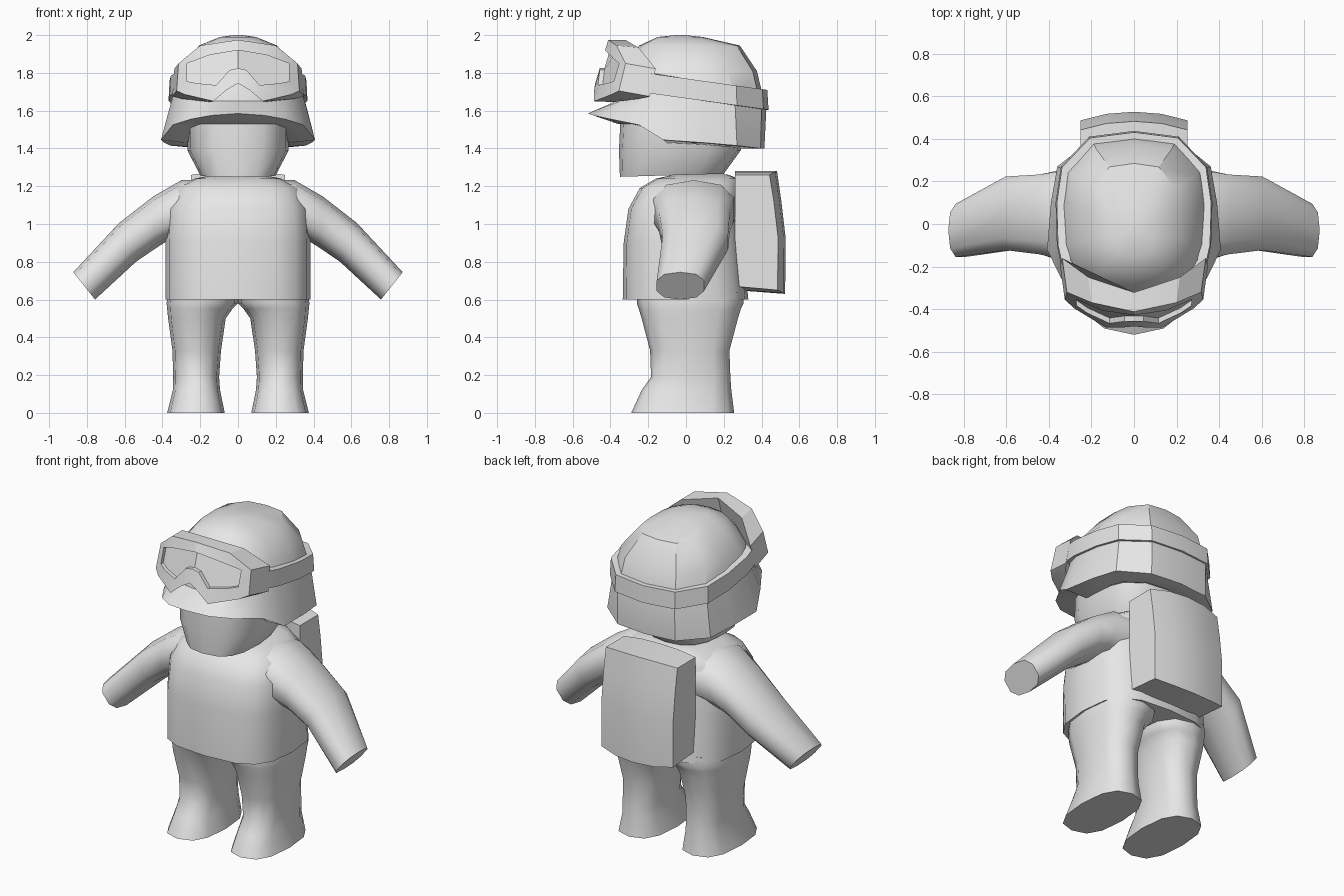
import bpy, bmesh, math
from mathutils import Vector

cube = bpy.data.objects.get("Cube")
if cube:
    bpy.data.objects.remove(cube)

grey = bpy.data.materials.new("plain_grey")
grey.use_nodes = True
grey.diffuse_color = (0.8, 0.8, 0.8, 1)
grey.node_tree.nodes["Principled BSDF"].inputs["Base Color"].default_value = (0.8, 0.8, 0.8, 1)


def loft(name, rings, caps=(True, True), angle=35):
    """Skin a list of equal closed rings; caps are split down the middle."""
    bm = bmesh.new()
    rows = [[bm.verts.new(p) for p in r] for r in rings]
    n = len(rows[0])
    for a, b in zip(rows, rows[1:]):
        for i in range(n):
            j = (i + 1) % n
            bm.faces.new((a[i], a[j], b[j], b[i]))
    for row, use in ((rows[0], caps[0]), (rows[-1], caps[1])):
        if use:
            h = n // 2
            bm.faces.new(row[:h + 1])
            bm.faces.new(row[h:] + row[:1])
    bmesh.ops.recalc_face_normals(bm, faces=bm.faces)
    mesh = bpy.data.meshes.new(name)
    bm.to_mesh(mesh)
    bm.free()
    ob = bpy.data.objects.new(name, mesh)
    bpy.context.collection.objects.link(ob)
    mesh.materials.append(grey)
    bpy.ops.object.select_all(action='DESELECT')
    ob.select_set(True)
    bpy.context.view_layer.objects.active = ob
    bpy.ops.object.shade_smooth_by_angle(angle=math.radians(angle))
    return ob


def rounded(n, power):
    """Unit rounded square, starting at the front."""
    out = []
    for i in range(n):
        a = math.tau * i / n - math.pi / 2
        c, s = math.cos(a), math.sin(a)
        out.append((math.copysign(abs(c) ** (2 / power), c),
                    math.copysign(abs(s) ** (2 / power), s)))
    return out


def level(z, x0, x1, y0, y1, n=16, power=3, tilt=0):
    cx, cy, rx, ry = (x0 + x1) / 2, (y0 + y1) / 2, (x1 - x0) / 2, (y1 - y0) / 2
    return [(cx + u * rx, cy + v * ry, z + tilt * v) for u, v in rounded(n, power)]


def mirrored(half):
    return half + [(-x, y, z) for x, y, z in half[-2:0:-1]]


# Torso with a flat hem
loft("torso", [level(z, -x, x, a, b) for z, x, a, b in (
    (0.6, 0.385, -0.335, 0.33), (0.9, 0.385, -0.33, 0.3),
    (1.08, 0.375, -0.305, 0.29), (1.19, 0.33, -0.245, 0.285),
    (1.24, 0.23, -0.16, 0.28), (1.262, 0.12, -0.06, 0.22))], angle=50)

# Arms: top point, bottom point, front and back of each section
arm_sections = (
    ((0.2, 1.235), (0.2, 0.94), -0.19, 0.27),
    ((0.3, 1.232), (0.375, 0.91), -0.18, 0.26),
    ((0.45, 1.145), (0.43, 0.875), -0.15, 0.24),
    ((0.63, 1.005), (0.54, 0.80), -0.13, 0.23),
    ((0.872, 0.745), (0.757, 0.6), -0.16, 0.1))
# Legs: height, inner and outer side, front and back of each section
leg_sections = (
    (0, 0.07, 0.375, -0.29, 0.255), (0.12, 0.095, 0.345, -0.235, 0.24),
    (0.19, 0.1, 0.343, -0.185, 0.235), (0.33, 0.09, 0.347, -0.19, 0.23),
    (0.5, 0.065, 0.37, -0.235, 0.275), (0.55, 0.03, 0.375, -0.25, 0.29),
    (0.58, 0.0, 0.378, -0.26, 0.305), (0.64, 0.0, 0.37, -0.26, 0.3))

for side, word in ((1, "left"), (-1, "right")):
    rings = []
    for top, low, a, b in arm_sections:
        t, l = Vector((top[0], 0, top[1])), Vector((low[0], 0, low[1]))
        ring = []
        for u, v in rounded(10, 2.5):
            p = (t + l) / 2 + (t - l) / 2 * v
            ring.append((p.x * side, (a + b) / 2 + u * (b - a) / 2, p.z))
        rings.append(ring)
    loft(word + "_arm", rings, angle=50)
    loft(word + "_leg", [
        [(x * side, y, z) for x, y, z in level(z, i, o, a, b, 12, 2.6)]
        for z, i, o, a, b in leg_sections], angle=50)

# Head
loft("head", [level(z, -x, x, a, b, 16, 2.7, t) for z, x, a, b, t in (
    (1.258, 0.2, -0.35, 0.2, 0.008), (1.39, 0.268, -0.355, 0.29, 0),
    (1.6, 0.27, -0.345, 0.3, 0))], angle=45)

# Backpack with bowed back, top and bottom
rings = []
for x, d, e in ((-0.25, 0.04, 0.02), (-0.13, 0.01, 0.004), (0, 0, 0),
                (0.13, 0.01, 0.004), (0.25, 0.04, 0.02)):
    rings.append([(x, 0.26, 0.65 + e), (x, 0.525 - d, 0.63 + e),
                  (x, 0.527 - d, 0.93), (x, 0.505 - d, 1.12),
                  (x, 0.482 - d, 1.28 - e), (x, 0.26, 1.28 - e)])
loft("backpack", rings, angle=45)

# Helmet: inner lip, flared rim with brim, brow line, then dome
lip = [(0, -0.36, 1.53), (0.12, -0.34, 1.53), (0.2, -0.29, 1.53),
       (0.26, -0.2, 1.51), (0.28, -0.1, 1.43), (0.28, 0.1, 1.42),
       (0.26, 0.2, 1.41), (0.15, 0.3, 1.4), (0, 0.32, 1.4)]
rim = [(0, -0.52, 1.585), (0.14, -0.49, 1.575), (0.25, -0.4, 1.555),
       (0.345, -0.25, 1.525), (0.408, -0.12, 1.445), (0.39, 0.1, 1.43),
       (0.36, 0.27, 1.415), (0.2, 0.395, 1.4), (0, 0.415, 1.4)]
brow = [(0, -0.37, 1.65), (0.14, -0.35, 1.65), (0.25, -0.3, 1.65),
        (0.32, -0.2, 1.66), (0.35, -0.1, 1.66), (0.355, 0.1, 1.65),
        (0.33, 0.26, 1.63), (0.2, 0.4, 1.61), (0, 0.425, 1.6)]
core = [(x * 0.4, y * 0.4, 1.5) for x, y, z in lip]
shells = [core, lip, rim, brow]
for z, sx, sy in ((1.81, 0.89, 0.9), (1.945, 0.58, 0.67), (1.99, 0.27, 0.3), (2.0, 0.06, 0.06)):
    cy = 0.02 if z < 1.98 else -0.03
    shells.append([(x * sx, cy + (y - 0.03) * sy, z) for x, y, _ in brow])
loft("helmet", [mirrored(h) for h in shells], angle=32)

# Goggle strap, sloping down to the back
path = [(0, -0.3), (0.2, -0.27), (0.34, -0.2), (0.362, -0.1), (0.368, 0.1),
        (0.343, 0.27), (0.21, 0.41), (0, 0.437)]


def strap(scale, lift):
    return mirrored([(x * scale, y * scale, 1.77 - 0.138 * y + lift) for x, y in path])


loft("goggle_strap", [strap(0.9, -0.105), strap(1, -0.105), strap(0.985, 0), strap(0.87, 0)],
     caps=(False, False), angle=25)

# Goggles: outer edge and lens edge on a leaning, curved front
outer = [(0, 1.975), (0.2, 1.945), (0.315, 1.85), (0.325, 1.705),
         (0.28, 1.685), (0.13, 1.65), (0.06, 1.71), (0, 1.745)]
inner = [(0, 1.92), (0.15, 1.895), (0.27, 1.85), (0.27, 1.755),
         (0.22, 1.745), (0.115, 1.735), (0.045, 1.815), (0, 1.825)]


def visor(points, back=0, spread=1.0, wrap=0):
    return mirrored([(x * spread, -0.5 + 0.3 * (z - 1.68) + 1.3 * x * x + back + wrap * x * x,
                      z - 0.4 * wrap * x * x) for x, z in points])


loft("goggles", [visor(outer, 0.09, 1.07, 0.7), visor(outer), visor(inner), visor(inner, 0.025)],
     angle=25)
